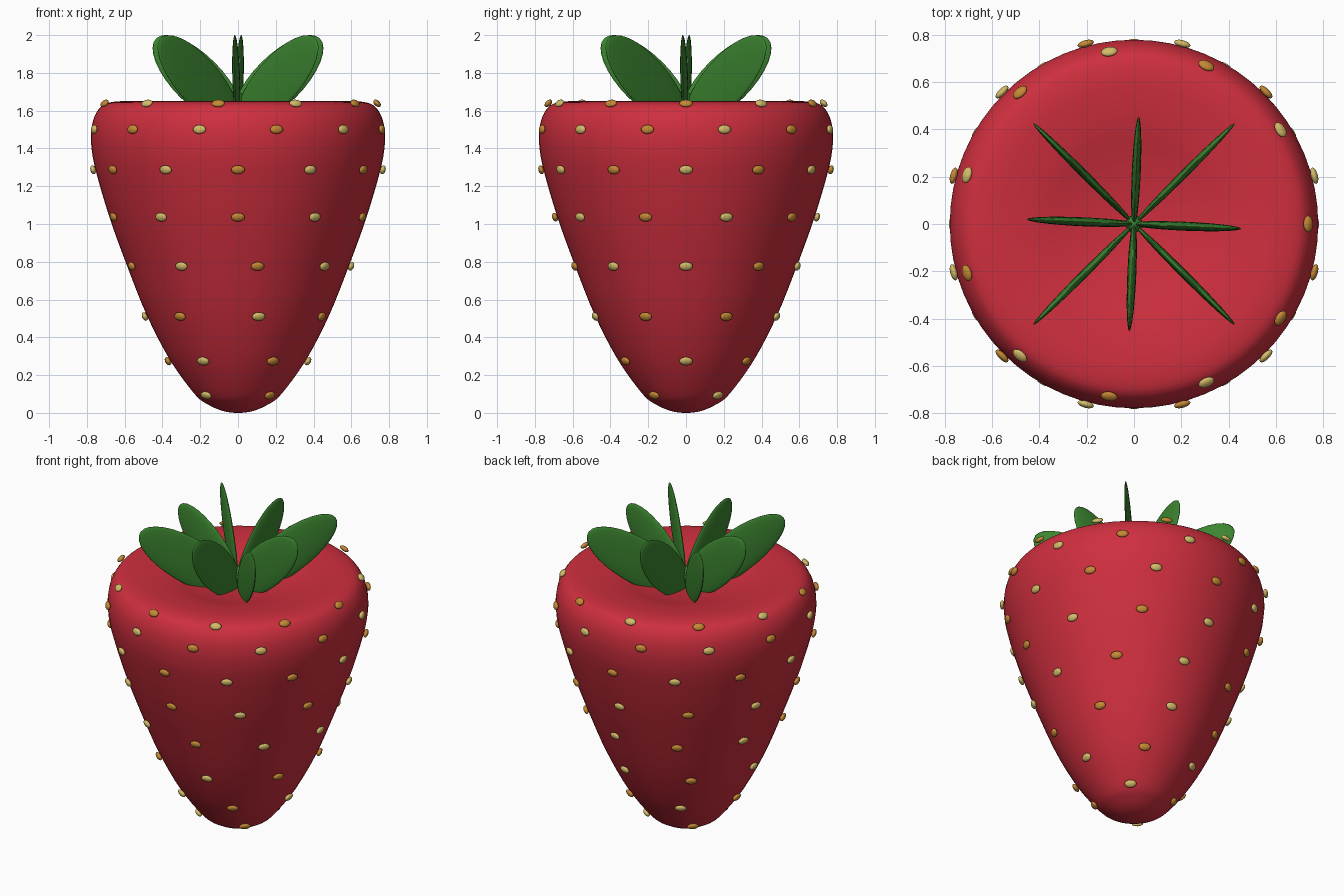
import bpy, bmesh, math
from mathutils import Matrix, Vector

if "Cube" in bpy.data.objects:
    bpy.data.objects.remove(bpy.data.objects["Cube"])


def material(name, rgb):
    m = bpy.data.materials.new(name)
    m.diffuse_color = (*rgb, 1)
    m.use_nodes = True
    m.node_tree.nodes["Principled BSDF"].inputs["Base Color"].default_value = m.diffuse_color
    return m


red = material("berry_red", (0.62, 0.028, 0.048))
green = material("leaf_green", (0.045, 0.235, 0.03))
pale = material("seed_pale_gold", (0.66, 0.5, 0.14))
amber = material("seed_amber", (0.56, 0.25, 0.035))


def finish(bm, name, mat):
    me = bpy.data.meshes.new(name)
    bm.to_mesh(me)
    bm.free()
    me.materials.append(mat)
    for p in me.polygons:
        p.use_smooth = True
    ob = bpy.data.objects.new(name, me)
    bpy.context.collection.objects.link(ob)
    return ob


def ellipsoid(name, matrix, size, mat, u=16, v=10):
    bm = bmesh.new()
    bmesh.ops.create_uvsphere(bm, u_segments=u, v_segments=v, radius=1)
    bmesh.ops.transform(bm, matrix=matrix @ Matrix.Diagonal((*size, 1)), verts=bm.verts)
    return finish(bm, name, mat)


# Berry profile (radius, height), bottom to dimpled crown
points = [(0, 0), (0.08, 0.01), (0.16, 0.045), (0.23, 0.10), (0.36, 0.28), (0.482, 0.515),
          (0.588, 0.78), (0.682, 1.04), (0.755, 1.29), (0.777, 1.42), (0.775, 1.51),
          (0.755, 1.58), (0.715, 1.63), (0.65, 1.648), (0.56, 1.648), (0.42, 1.63),
          (0.28, 1.595), (0.14, 1.57), (0, 1.56)]


def smooth_profile(pts, steps=4):
    p = [Vector(q) for q in pts]
    p = [Vector((-p[1].x, p[1].y))] + p + [Vector((-p[-2].x, p[-2].y))]
    out = []
    for a, b, c, d in zip(p, p[1:], p[2:], p[3:]):
        for s in range(steps):
            t = s / steps
            out.append(0.5 * (2 * b + (c - a) * t + (2 * a - 5 * b + 4 * c - d) * t * t
                              + (3 * b - a - 3 * c + d) * t ** 3))
    return out + [p[-2]]


profile = smooth_profile(points)

# Berry body, lathed
bm = bmesh.new()
verts = [bm.verts.new((p.x, 0, p.y)) for p in profile]
edges = [bm.edges.new(e) for e in zip(verts, verts[1:])]
bmesh.ops.spin(bm, geom=verts + edges, axis=(0, 0, 1), cent=(0, 0, 0),
               angle=math.tau, steps=64, use_duplicate=False)
bmesh.ops.remove_doubles(bm, verts=bm.verts, dist=1e-4)
bmesh.ops.recalc_face_normals(bm, faces=bm.faces)
finish(bm, "berry_body", red)

# Seed rows: radius, height, count, staggered by half a step, first seed amber
rows = [(0.23, 0.10, 4, 1, 0), (0.36, 0.28, 6, 0, 0), (0.482, 0.515, 7, 1, 1),
        (0.588, 0.78, 9, 0, 0), (0.682, 1.04, 10, 1, 0), (0.755, 1.29, 12, 0, 0),
        (0.777, 1.50, 12, 1, 0), (0.728, 1.63, 11, 0, 1)]
for row, (r, z, count, stagger, first) in enumerate(rows):
    # Surface slope of the profile at this row
    i = min(range(1, len(profile) - 1), key=lambda k: (profile[k] - Vector((r, z))).length)
    slope = (profile[i + 1] - profile[i - 1]).normalized()
    normal = Vector((slope.y, 0, -slope.x))
    along = Vector((slope.x, 0, slope.y))
    frame = Matrix((normal, Vector((0, 1, 0)), along)).transposed().to_4x4()
    place = Matrix.Translation(Vector((r, 0, z)) + normal * 0.012) @ frame
    for k in range(count):
        spin = Matrix.Rotation((k + stagger / 2) * math.tau / count, 4, 'Z')
        ellipsoid(f"seed_{row}_{k}", spin @ place, (0.015, 0.036, 0.024),
                  amber if (k + first) % 2 else pale, 12, 8)

# Crown leaves: upright ellipses, short ones on the axes, long ones between
for k in range(8):
    if k % 2:
        reach, height, tilt, size, yaw = 0.30, 1.76, 36, (0.36, 0.017, 0.14), 0
    else:
        reach, height, tilt, size, yaw = 0.215, 1.763, 45, (0.31, 0.019, 0.13), -2.5
    m = (Matrix.Rotation(math.radians(45 * k + yaw), 4, 'Z')
         @ Matrix.Translation((reach, 0, height))
         @ Matrix.Rotation(math.radians(-tilt), 4, 'Y'))
    ellipsoid(f"leaf_{k}", m, size, green, 32, 16)

# Small knob where the leaves meet
ellipsoid("stem_knob", Matrix.Translation((0, 0, 1.64)), (0.036, 0.036, 0.06), green)
